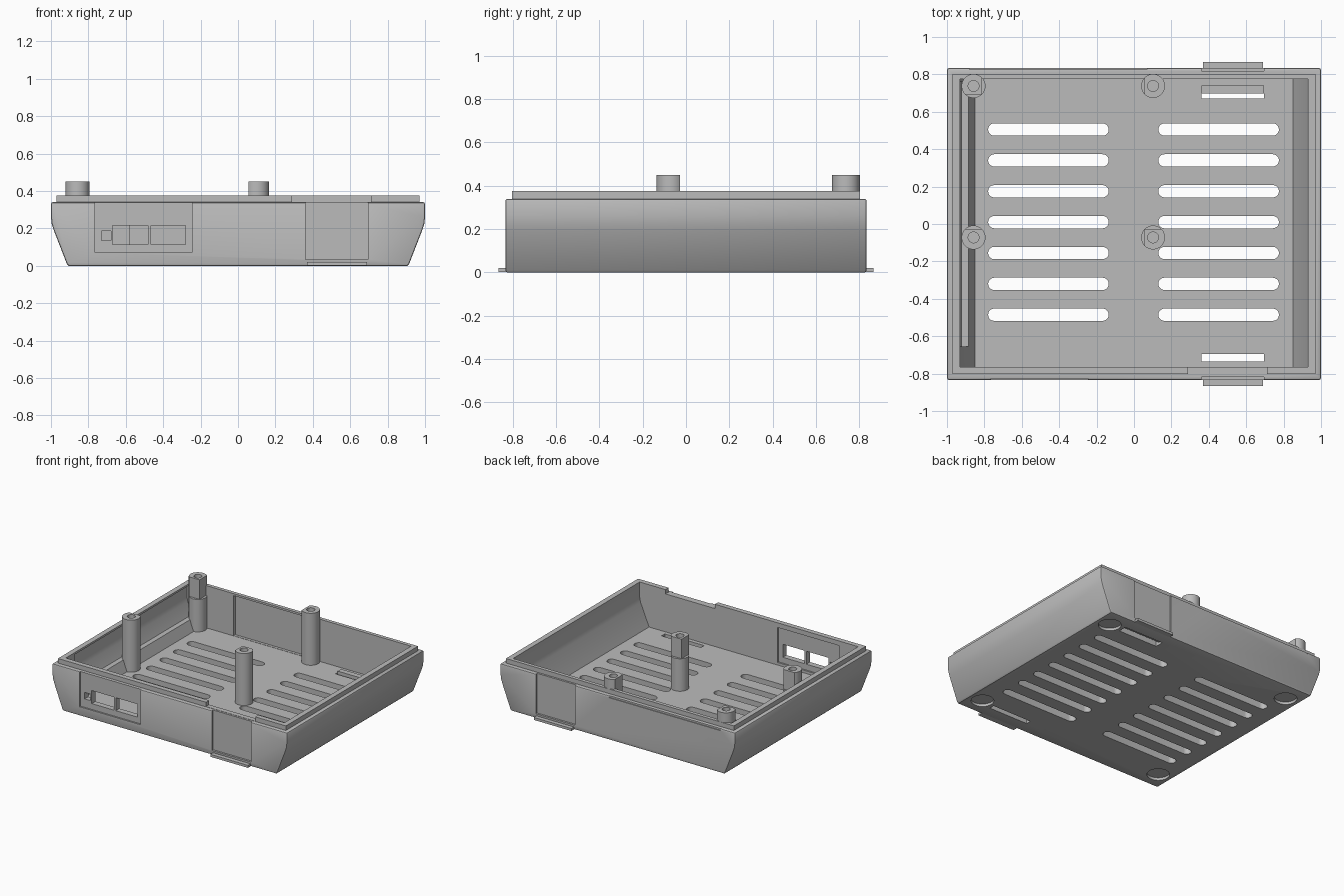
import bpy, bmesh, math
from mathutils import Matrix

if "Cube" in bpy.data.objects:
    bpy.data.objects.remove(bpy.data.objects["Cube"], do_unlink=True)

grey = bpy.data.materials.new("mid_grey")
grey.use_nodes = True
grey.diffuse_color = (0.5, 0.5, 0.5, 1)
bsdf = next(n for n in grey.node_tree.nodes if n.type == 'BSDF_PRINCIPLED')
bsdf.inputs["Base Color"].default_value = grey.diffuse_color
bsdf.inputs["Roughness"].default_value = 0.6


def finish(name, bm):
    bmesh.ops.recalc_face_normals(bm, faces=bm.faces)
    mesh = bpy.data.meshes.new(name)
    bm.to_mesh(mesh)
    bm.free()
    mesh.materials.append(grey)
    ob = bpy.data.objects.new(name, mesh)
    bpy.context.collection.objects.link(ob)
    return ob


def box(name, x0, x1, y0, y1, z0, z1):
    bm = bmesh.new()
    bmesh.ops.create_cube(bm, size=1)
    size = Matrix.Diagonal((x1 - x0, y1 - y0, z1 - z0, 1))
    place = Matrix.Translation(((x0 + x1) / 2, (y0 + y1) / 2, (z0 + z1) / 2))
    bm.transform(place @ size)
    return finish(name, bm)


def cylinder(name, x, y, r, z0, z1, sides=32):
    bm = bmesh.new()
    bmesh.ops.create_cone(bm, cap_ends=True, segments=sides, radius1=r, radius2=r, depth=z1 - z0)
    bm.transform(Matrix.Translation((x, y, (z0 + z1) / 2)))
    return finish(name, bm)


def extrude_y(name, points, y0, y1):
    """Extrude an x-z profile along y."""
    bm = bmesh.new()
    face = bm.faces.new([bm.verts.new((x, y0, z)) for x, z in points])
    new = bmesh.ops.extrude_face_region(bm, geom=[face])["geom"]
    bmesh.ops.translate(bm, vec=(0, y1 - y0, 0),
                        verts=[v for v in new if isinstance(v, bmesh.types.BMVert)])
    return finish(name, bm)


def slot(name, x0, x1, y, r, z0, z1):
    """Rounded slot standing along z."""
    bm = bmesh.new()
    ring = []
    for cx, start in ((x1 - r, -90), (x0 + r, 90)):
        for i in range(11):
            a = math.radians(start + 18 * i)
            ring.append(bm.verts.new((cx + r * math.cos(a), y + r * math.sin(a), z0)))
    face = bm.faces.new(ring)
    new = bmesh.ops.extrude_face_region(bm, geom=[face])["geom"]
    bmesh.ops.translate(bm, vec=(0, 0, z1 - z0),
                        verts=[v for v in new if isinstance(v, bmesh.types.BMVert)])
    return finish(name, bm)


def boolean(target, tool, operation='DIFFERENCE'):
    mod = target.modifiers.new("cut", 'BOOLEAN')
    mod.operation = operation
    mod.solver = 'EXACT'
    mod.object = tool
    bpy.context.view_layer.objects.active = target
    bpy.ops.object.modifier_apply(modifier=mod.name)
    bpy.data.objects.remove(tool, do_unlink=True)


def mirrored(half):
    return half + [(-x, z) for x, z in reversed(half)]


# Outer shell with tapered sides, and the raised rim
outer = [(0.905, 0), (0.915, 0.01), (0.985, 0.19), (0.996, 0.225), (1, 0.26), (1, 0.34)]
tray = extrude_y("tray", mirrored(outer), -0.833, 0.833)
bevel = tray.modifiers.new("round", 'BEVEL')
bevel.width = 0.01
bevel.segments = 2
bevel.angle_limit = math.radians(60)
bpy.context.view_layer.objects.active = tray
bpy.ops.object.modifier_apply(modifier=bevel.name)
boolean(tray, box("rim", -0.97, 0.97, -0.803, 0.803, 0.3, 0.375), 'UNION')

# Cavity
inner = [(0.85, 0.05), (0.922, 0.22), (0.93, 0.26), (0.93, 0.5)]
boolean(tray, extrude_y("cavity", mirrored(inner), -0.765, 0.775))

# Side wall recess with its ledge
recess = [(-0.8, 0.13), (-0.922, 0.13), (-0.96, 0.22), (-0.968, 0.26), (-0.968, 0.36), (-0.8, 0.36)]
boolean(tray, extrude_y("side_recess", recess, -0.655, 0.76))

# Back wall recess, the outer groove and the rim notch at the front
boolean(tray, box("back_recess", -0.58, 0.09, 0.7, 0.796, 0.052, 0.36))
boolean(tray, box("back_groove", -0.88, 0.07, 0.827, 0.9, 0.325, 0.35))
boolean(tray, box("rim_notch", 0.29, 0.71, -0.9, -0.7, 0.342, 0.5))

# Connector panel and its openings
boolean(tray, box("panel_outside", -0.765, -0.245, -0.9, -0.821, 0.07, 0.339))
boolean(tray, box("panel_inside", -0.765, -0.245, -0.777, -0.7, 0.07, 0.339))
for x0, x1, z0, z1 in ((-0.73, -0.68, 0.135, 0.185), (-0.67, -0.48, 0.115, 0.215),
                       (-0.465, -0.28, 0.115, 0.215)):
    boolean(tray, box("port", x0, x1, -0.9, -0.7, z0, z1))

# Clip recesses, clip tabs and floor slits, front and back
for name, s in (("front", -1), ("back", 1)):
    y0, y1 = sorted((s * 0.818, s * 0.9))
    boolean(tray, box("clip_recess", 0.36, 0.695, y0, y1, 0.035, 0.36))
    y0, y1 = sorted((s * 0.8, s * 0.865))
    box(name + "_clip_tab", 0.37, 0.69, y0, y1, 0.001, 0.02)
    y0, y1 = sorted((s * 0.67 - 0.025 * (s < 0), s * 0.735))
    boolean(tray, box("clip_slit", 0.36, 0.695, y0, y1, -0.1, 0.1))
box("back_clip_hook", 0.36, 0.695, 0.698, 0.74, 0.02, 0.06)

# Floor vents
for i in range(7):
    y = 0.505 - 0.165 * i
    for x0 in (-0.78, 0.13):
        boolean(tray, slot("vent", x0, x0 + 0.645, y, 0.033, -0.1, 0.1))

# Round foot recesses underneath
for x in (-0.8, 0.8):
    for y in (-0.69, 0.69):
        boolean(tray, cylinder("foot_recess", x, y, 0.08, -0.1, 0.02))

# Mounting posts, with flats on the inward sides near the top
posts = (("back_right_post", -0.858, 0.738, 1, -1), ("back_left_post", 0.102, 0.738, -1, 0),
         ("front_right_post", -0.858, -0.072, 0, 1), ("front_left_post", 0.102, -0.072, -1, 1))
objects = [tray]
for name, x, y, fx, fy in posts:
    post = cylinder(name, x, y, 0.064, 0.045, 0.45)
    boolean(post, cylinder("screw_hole", x, y, 0.029, 0.2, 0.6, 24))
    if fx:
        a, b = sorted((x + fx * 0.045, x + fx * 0.2))
        boolean(post, box("flat", a, b, y - 0.2, y + 0.2, 0.3, 0.6))
    if fy:
        a, b = sorted((y + fy * 0.045, y + fy * 0.2))
        boolean(post, box("flat", x - 0.2, x + 0.2, a, b, 0.3, 0.6))
    objects.append(post)

# Smooth the curved faces, keep hard edges
bpy.ops.object.select_all(action='DESELECT')
for ob in objects:
    ob.select_set(True)
bpy.context.view_layer.objects.active = tray
bpy.ops.object.shade_smooth_by_angle(angle=math.radians(25))
